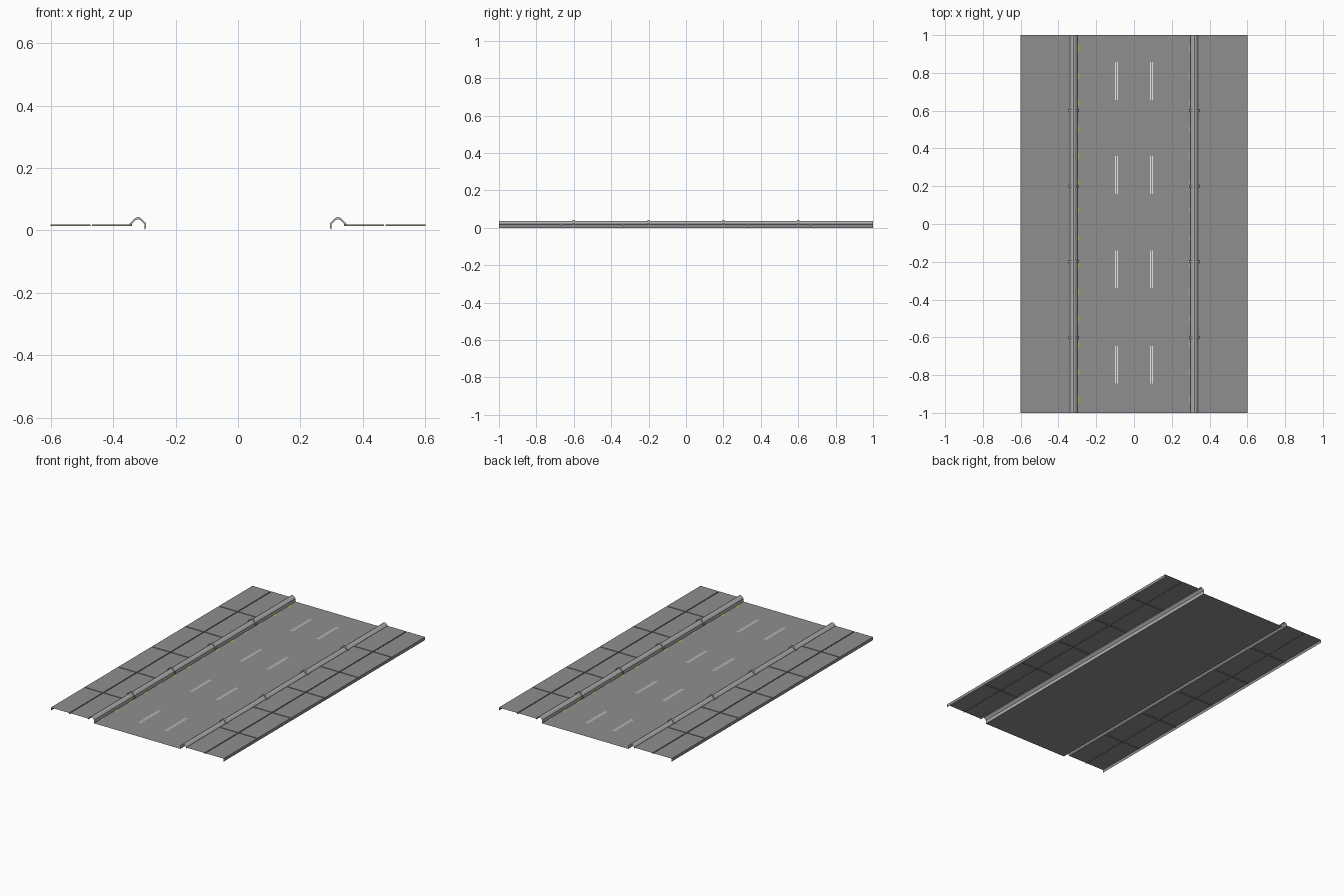
import bpy, bmesh

if "Cube" in bpy.data.objects:
    bpy.data.objects.remove(bpy.data.objects["Cube"])


def material(name, rgb):
    m = bpy.data.materials.new(name)
    m.diffuse_color = (*rgb, 1)
    m.use_nodes = True
    m.node_tree.nodes["Principled BSDF"].inputs["Base Color"].default_value = m.diffuse_color
    return m


asphalt = material("asphalt grey", (0.275, 0.275, 0.275))
concrete = material("kerb grey", (0.44, 0.44, 0.44))
white = material("line white", (0.8, 0.8, 0.8))
yellow = material("line yellow", (0.75, 0.75, 0.03))


def make(name, quads, mat):
    """Object from a list of quads, welded along shared corners."""
    bm = bmesh.new()
    for q in quads:
        bm.faces.new([bm.verts.new(p) for p in q])
    bmesh.ops.remove_doubles(bm, verts=bm.verts, dist=1e-5)
    me = bpy.data.meshes.new(name)
    bm.to_mesh(me)
    bm.free()
    me.materials.append(mat)
    ob = bpy.data.objects.new(name, me)
    bpy.context.collection.objects.link(ob)
    return ob


def mirror(ob):
    ob.modifiers.new("mirror", "MIRROR").use_axis[0] = True


def flat(x0, x1, y0, y1, z):
    return [(x0, y0, z), (x1, y0, z), (x1, y1, z), (x0, y1, z)]


def sweep(profile, y0, y1):
    """Open profile in x,z (listed with rising x) stretched along y."""
    return [[(a[0], y0, a[1]), (b[0], y0, b[1]), (b[0], y1, b[1]), (a[0], y1, a[1])]
            for a, b in zip(profile, profile[1:])]


# road surface
make("road", [flat(-0.3, 0.3, -1, 1, 0)], asphalt)

# paved walkway: two rows of slabs with sunken joints and an outer wall
TOP, LOW, G = 0.019, 0.014, 0.003
xs = [0.34, 0.47 - G, 0.47 + G, 0.6]
ys = [-1]
for i in range(-2, 3):
    ys += [i / 3 - G, i / 3 + G]
ys.append(1)


def height(i, j):
    return LOW if i % 2 or j % 2 else TOP


quads = []
for i in range(3):
    for j in range(len(ys) - 1):
        x0, x1, y0, y1, z = xs[i], xs[i + 1], ys[j], ys[j + 1], height(i, j)
        quads.append(flat(x0, x1, y0, y1, z))
        zr = height(i + 1, j) if i < 2 else 0
        if zr != z:
            quads.append([(x1, y0, z), (x1, y0, zr), (x1, y1, zr), (x1, y1, z)])
        if j < len(ys) - 2 and height(i, j + 1) != z:
            zn = height(i, j + 1)
            quads.append([(x0, y1, z), (x1, y1, z), (x1, y1, zn), (x0, y1, zn)])
mirror(make("walkway", quads, asphalt))

# rounded hollow kerb between road and walkway
kerb = [(0.30, 0), (0.30, 0.021), (0.312, 0.033), (0.32, 0.036),
        (0.328, 0.033), (0.34, 0.021), (0.34, 0.014)]
mirror(make("kerb", sweep(kerb, -1, 1), concrete))

# raised joint bands over the kerb
band = [(0.295, 0.008), (0.295, 0.024), (0.310, 0.039), (0.32, 0.043),
        (0.330, 0.039), (0.347, 0.022), (0.347, 0.018)]
quads = []
for y in (-0.6, -0.2, 0.2, 0.6):
    y0, y1 = y - 0.006, y + 0.006
    quads += sweep(band, y0, y1)
    for a, b, c, d in zip(band, band[1:], kerb, kerb[1:]):
        end = [a, c, d, b]
        quads.append([(x, y0, z) for x, z in end])
        quads.append([(x, y1, z) for x, z in reversed(end)])
mirror(make("kerb_bands", quads, concrete))

# double lane lines and short edge dashes
Z = 0.0003
mirror(make("lane_lines", [flat(x - 0.002, x + 0.002, y - 0.1, y + 0.1, Z)
                           for x in (0.087, 0.098)
                           for y in (-0.745, -0.24, 0.26, 0.757)], white))
mirror(make("edge_dashes", [flat(0.290, 0.295, y - 0.016, y + 0.016, Z)
                            for y in [(k - 6.5) / 7 for k in range(14)]], yellow))
